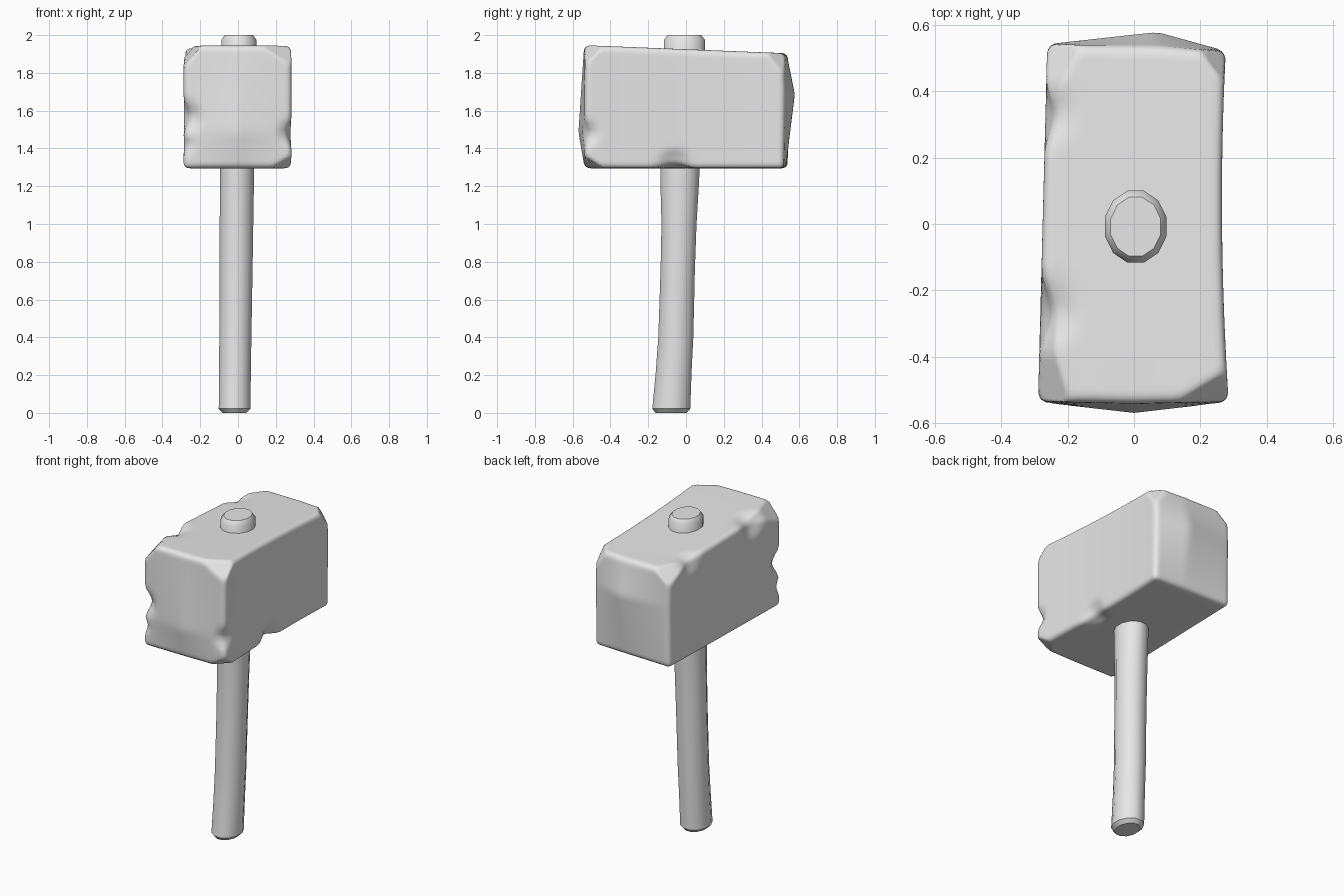
import bpy, bmesh, math
from mathutils import Vector

if "Cube" in bpy.data.objects:
    bpy.data.objects.remove(bpy.data.objects["Cube"])

grey = bpy.data.materials.new("plain grey")
grey.diffuse_color = (0.8, 0.8, 0.8, 1)
grey.use_nodes = True
grey.node_tree.nodes["Principled BSDF"].inputs["Base Color"].default_value = grey.diffuse_color


def finish(bm, name, angle):
    bmesh.ops.recalc_face_normals(bm, faces=bm.faces)
    me = bpy.data.meshes.new(name)
    bm.to_mesh(me)
    bm.free()
    ob = bpy.data.objects.new(name, me)
    bpy.context.collection.objects.link(ob)
    me.materials.append(grey)
    bpy.ops.object.select_all(action='DESELECT')
    ob.select_set(True)
    bpy.context.view_layer.objects.active = ob
    bpy.ops.object.shade_smooth_by_angle(angle=math.radians(angle))
    return ob


def loft(rings, sides, name):
    """Closed tube through elliptical rings (z, cx, cy, rx, ry)."""
    bm = bmesh.new()
    loops = []
    for z, cx, cy, rx, ry in rings:
        loops.append([bm.verts.new((cx + rx * math.cos(a), cy + ry * math.sin(a), z))
                      for a in (math.tau * (i + 0.5) / sides for i in range(sides))])
    for a, b in zip(loops, loops[1:]):
        for i in range(sides):
            j = (i + 1) % sides
            bm.faces.new((a[i], a[j], b[j], b[i]))
    bm.faces.new(loops[0][::-1])
    bm.faces.new(loops[-1])
    return finish(bm, name, 40)


# Handle: gently curved elliptical shaft
loft([(0.0, -0.018, -0.08, 0.065, 0.085),
      (0.022, -0.018, -0.078, 0.087, 0.104),
      (0.22, -0.016, -0.065, 0.087, 0.098),
      (0.40, -0.014, -0.054, 0.088, 0.096),
      (0.75, -0.010, -0.044, 0.090, 0.094),
      (1.00, -0.008, -0.037, 0.092, 0.096),
      (1.18, -0.006, -0.034, 0.093, 0.104),
      (1.36, -0.004, -0.030, 0.093, 0.110)], 12, "handle")

# Peg: handle end poking out of the head
loft([(1.85, 0.005, -0.008, 0.096, 0.112),
      (1.975, 0.005, -0.008, 0.096, 0.112),
      (2.0, 0.005, -0.008, 0.078, 0.092)], 12, "handle_peg")

# Head: finely gridded block, rounded, warped and chipped
HALF = Vector((0.275, 0.528, 0.315))
CENTRE = Vector((0, 0, 1.61))
R = 0.028


def tent(v, lo, peak, hi):
    return max(0, (v - lo) / (peak - lo) if v < peak else (hi - v) / (hi - peak))


def rounded(u):
    p = Vector([a * h for a, h in zip(u, HALF)])
    q = Vector([max(-(h - R), min(h - R, a)) for a, h in zip(p, HALF)])
    return q + (p - q).normalized() * R + CENTRE


def warp(p):
    x, y, z = p
    t = y / 0.5
    side = abs(x) / 0.275
    if x > 0:
        dx = (0.265 - 0.275 + 0.014 * t * t - 0.004 * t) * side
    else:
        dx = 0.013 * t * side
    end = max(0, (abs(y) - 0.38) / 0.15)
    if y < 0:
        dy = -0.036 * tent(x, -0.29, 0, 0.29) * tent(z, 1.28, 1.48, 2.0) * end - 0.006 * end
    else:
        dy = (0.053 * tent(x, -0.29, 0.07, 0.29) * tent(z, 1.28, 1.70, 1.96) - 0.04 * x) * end
    dz = -0.02 * t * (z - 1.295) / 0.63
    return Vector((x + dx, y + dy, z + dz))


# Flat corner chips, each a plane through three points
CHIPS = [
    ((0.10, -0.545, 1.945), (0.285, -0.43, 1.945), (0.285, -0.545, 1.83)),
    ((-0.19, -0.54, 1.945), (-0.285, -0.54, 1.83), (-0.285, -0.22, 1.94)),
    ((0.18, 0.54, 1.905), (0.275, 0.42, 1.905), (0.275, 0.53, 1.78)),
    ((-0.15, 0.54, 1.905), (-0.26, 0.36, 1.91), (-0.26, 0.54, 1.81)),
    ((0.16, -0.54, 1.295), (0.285, -0.42, 1.295), (0.285, -0.54, 1.37)),
]
# Soft dents along edges: centre, radius, push
DENTS = [
    ((-0.28, -0.53, 1.57), 0.11, (0.03, 0.03, 0)),
    ((-0.28, -0.53, 1.42), 0.07, (0.012, 0.012, 0)),
    ((0.28, -0.53, 1.48), 0.09, (-0.025, 0.02, 0)),
    ((-0.28, -0.27, 1.93), 0.14, (0.035, 0, -0.025)),
    ((-0.27, 0.33, 1.91), 0.12, (0.025, 0, -0.02)),
    ((0.27, -0.06, 1.30), 0.12, (-0.03, 0, 0.025)),
]


def chipped(p):
    for a, b, c in CHIPS:
        a, b, c = Vector(a), Vector(b), Vector(c)
        n = (b - a).cross(c - a).normalized()
        if n.dot(a - CENTRE) < 0:
            n = -n
        d = (p - a).dot(n)
        if d > 0:
            p = p - n * d
    for c, r, push in DENTS:
        k = 1 - (p - Vector(c)).length / r
        if k > 0:
            p = p + Vector(push) * (k * k * (3 - 2 * k))
    return p


bm = bmesh.new()


def spaced(i, n):
    t = 2 * i / n - 1
    return 0.45 * t + 0.55 * math.sin(t * math.pi / 2)


N = (26, 44, 28)
for axis in range(3):
    a, b = (axis + 1) % 3, (axis + 2) % 3
    for s in (-1, 1):
        grid = []
        for i in range(N[a] + 1):
            row = []
            for j in range(N[b] + 1):
                u = [0, 0, 0]
                u[axis], u[a], u[b] = s, spaced(i, N[a]), spaced(j, N[b])
                row.append(bm.verts.new(chipped(warp(rounded(u)))))
            grid.append(row)
        for i in range(N[a]):
            for j in range(N[b]):
                f = (grid[i][j], grid[i + 1][j], grid[i + 1][j + 1], grid[i][j + 1])
                bm.faces.new(f if s > 0 else f[::-1])
bmesh.ops.remove_doubles(bm, verts=bm.verts, dist=0.0005)
finish(bm, "hammer_head", 50)
